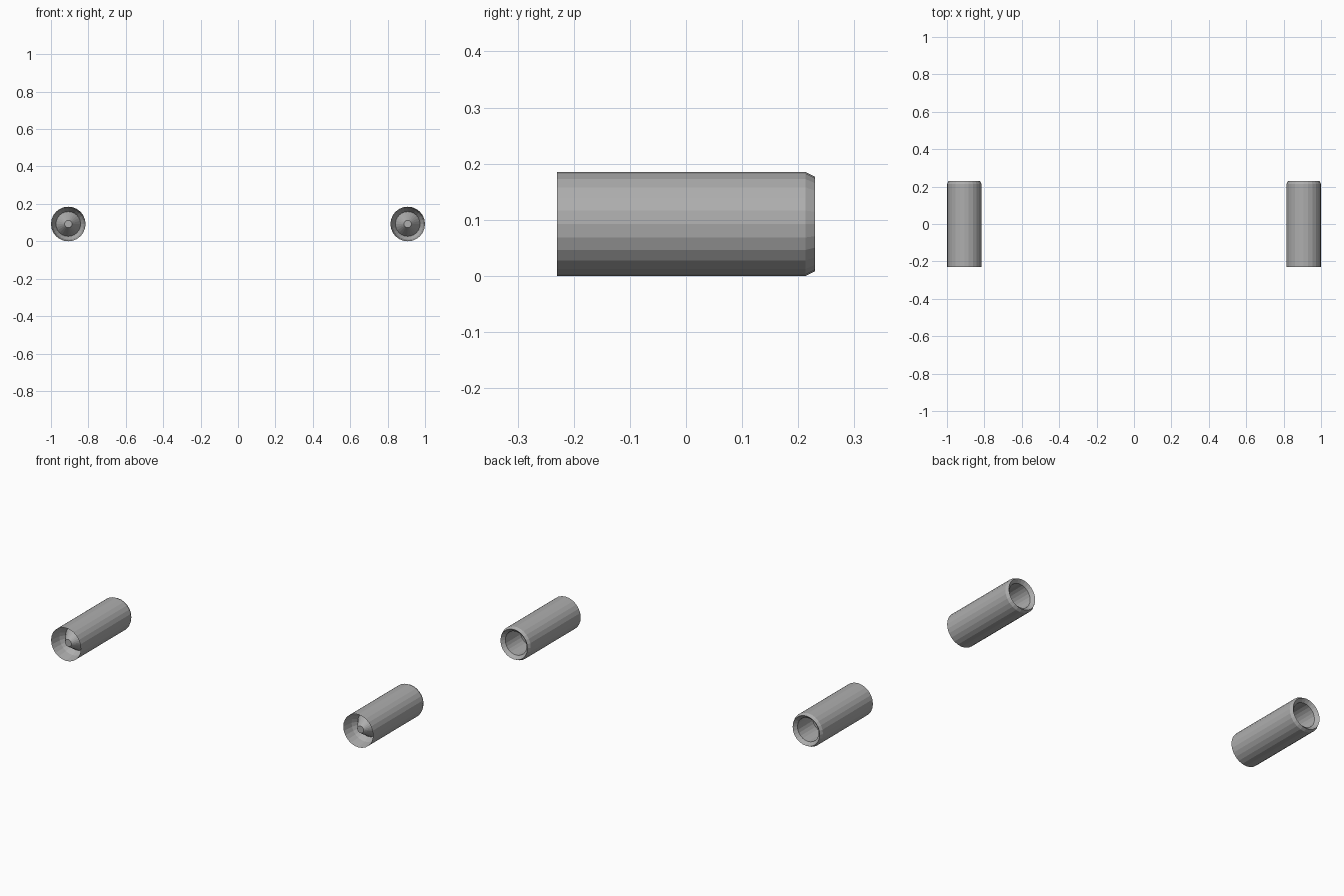
import bpy, bmesh, math

cube = bpy.data.objects.get("Cube")
if cube:
    bpy.data.objects.remove(cube, do_unlink=True)

SIDES = 24
RADIUS = 0.0925
OFFSET = 1 - RADIUS

grey = bpy.data.materials.new("metal_grey")
grey.use_nodes = True
colour = (0.42, 0.42, 0.42, 1)
grey.diffuse_color = colour
grey.node_tree.nodes["Principled BSDF"].inputs["Base Color"].default_value = colour


def lathe(name, profile, x, cap_start=False, cap_end=False):
    """Spin (radius, y) points about the long axis of one pod."""
    bm = bmesh.new()
    rings = []
    for r, y in profile:
        angles = [2 * math.pi * i / SIDES for i in range(SIDES)]
        rings.append([bm.verts.new((r * math.cos(a), y, r * math.sin(a))) for a in angles])
    for a, b in zip(rings, rings[1:]):
        for i in range(SIDES):
            j = (i + 1) % SIDES
            bm.faces.new((a[i], a[j], b[j], b[i]))
    if cap_start:
        bm.faces.new(rings[0][::-1])
    if cap_end:
        bm.faces.new(rings[-1])
    mesh = bpy.data.meshes.new(name)
    bm.to_mesh(mesh)
    bm.free()
    mesh.materials.append(grey)
    obj = bpy.data.objects.new(name, mesh)
    obj.location = (x, 0, RADIUS)
    bpy.context.collection.objects.link(obj)


for side, sign in (("left", 1), ("right", -1)):
    x = sign * OFFSET
    # Outer casing with chamfered rear edge, rear lip and exhaust bore
    lathe(side + "_casing", [(0.066, 0.08), (0.066, 0.213), (0.084, 0.23),
                             (RADIUS, 0.213), (RADIUS, -0.23)], x, cap_start=True)
    # Intake duct narrowing from the thin front lip
    lathe(side + "_intake", [(RADIUS, -0.23), (0.083, -0.17), (0.066, -0.14)], x)
    # Blunt nose cone filling the intake
    lathe(side + "_nose_cone", [(0.02, -0.21), (0.066, -0.14)], x, cap_start=True)
